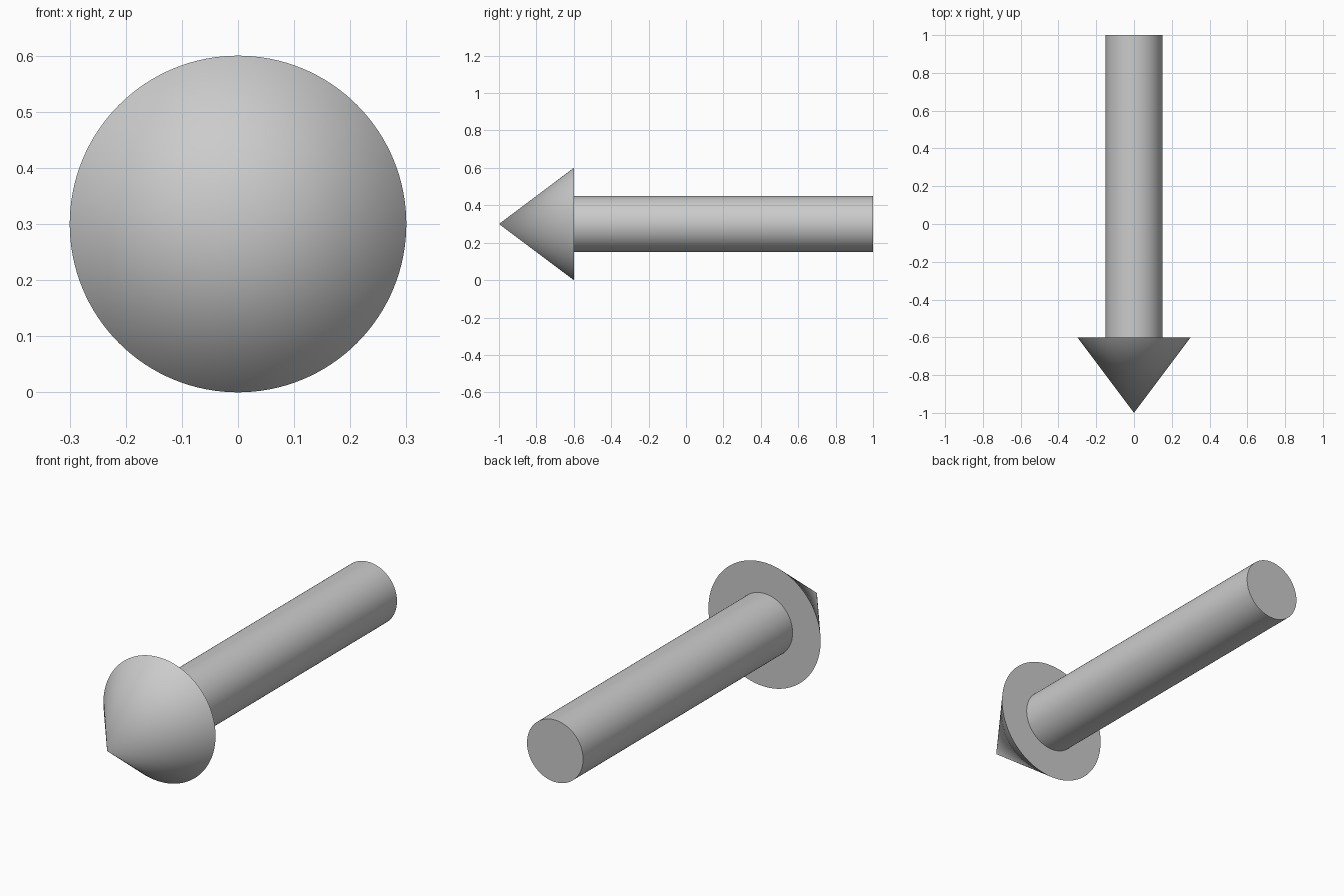
import bpy
import math

if "Cube" in bpy.data.objects:
    bpy.data.objects.remove(bpy.data.objects["Cube"])

AXIS_Z = 0.3
SIDES = 128


def along_y(name, y_front, y_back, r_front, r_back):
    """Round part lying along y, from y_front to y_back."""
    bpy.ops.mesh.primitive_cone_add(
        vertices=SIDES, radius1=r_back, radius2=r_front,
        depth=y_back - y_front,
        location=(0, (y_front + y_back) / 2, AXIS_Z),
        rotation=(math.pi / 2, 0, 0))
    obj = bpy.context.object
    obj.name = name
    bpy.ops.object.shade_smooth_by_angle(angle=math.radians(30))
    return obj


# Pointed head
along_y("arrow_head", -1.0, -0.6, 0.0, 0.3)

# Straight shaft behind the head
along_y("arrow_shaft", -0.6, 1.0, 0.15, 0.15)
